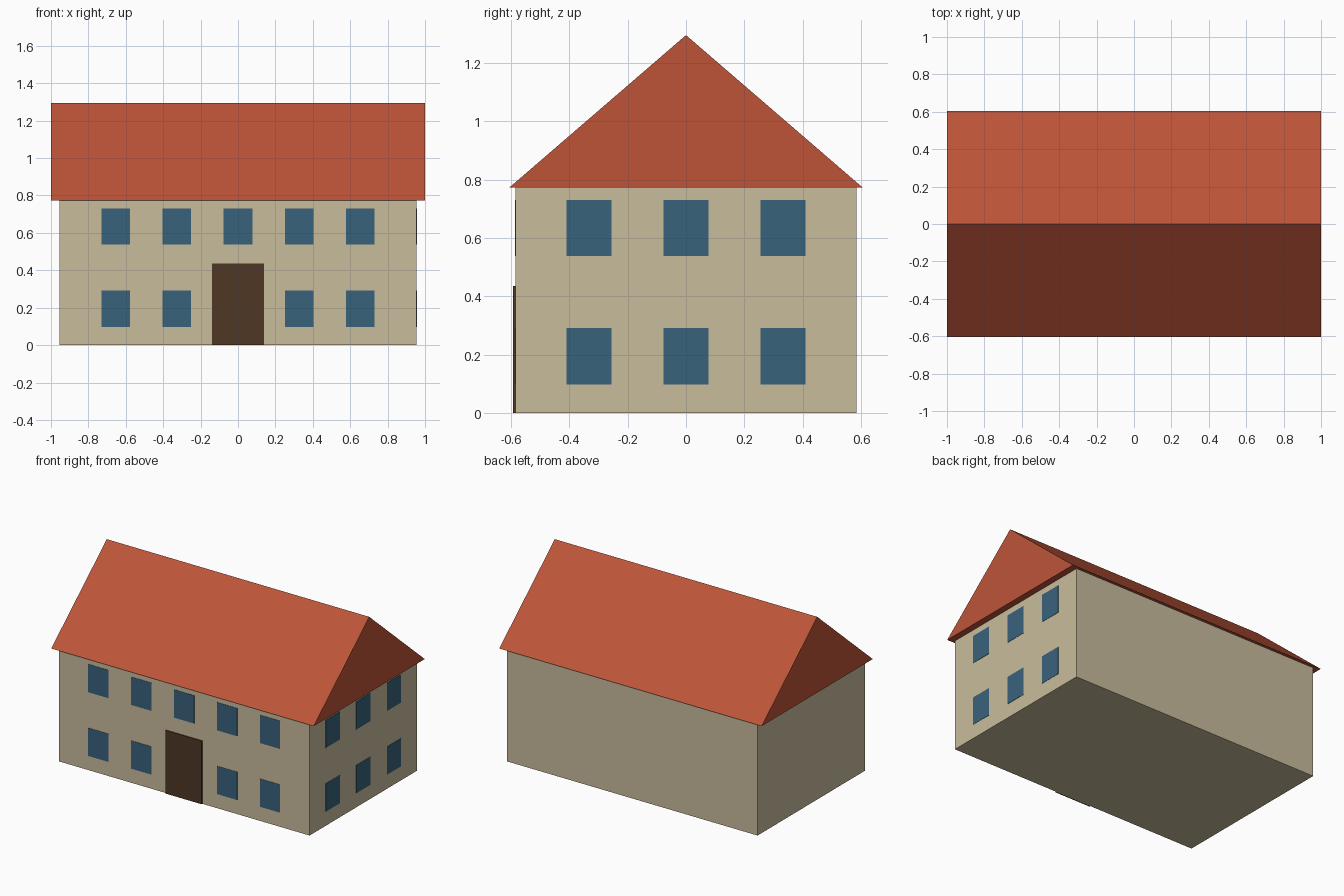
import bpy
import bmesh
from mathutils import Matrix, Vector

if "Cube" in bpy.data.objects:
    bpy.data.objects.remove(bpy.data.objects["Cube"], do_unlink=True)

HALF_X, HALF_Y, EAVES, RIDGE = 0.955, 0.585, 0.773, 1.295
ROOF_X, ROOF_Y = 1.0, 0.605


def material(name, *rgb):
    """Flat material from 0-255 display colour, stored as linear."""
    linear = [((c / 255 + 0.055) / 1.055) ** 2.4 for c in rgb] + [1.0]
    mat = bpy.data.materials.new(name)
    mat.use_nodes = True
    mat.diffuse_color = linear
    shader = mat.node_tree.nodes["Principled BSDF"]
    shader.inputs["Base Color"].default_value = linear
    shader.inputs["Roughness"].default_value = 0.9
    return mat


def add_box(bm, low, high):
    low, high = Vector(low), Vector(high)
    size = Matrix.Diagonal((*(high - low), 1))
    bmesh.ops.create_cube(bm, size=1, matrix=Matrix.Translation((low + high) / 2) @ size)


def finish(bm, name, mat):
    bmesh.ops.recalc_face_normals(bm, faces=bm.faces)
    mesh = bpy.data.meshes.new(name)
    bm.to_mesh(mesh)
    bm.free()
    mesh.materials.append(mat)
    obj = bpy.data.objects.new(name, mesh)
    bpy.context.collection.objects.link(obj)
    return obj


plaster = material("beige plaster", 200, 188, 156)
tile = material("red roof tile", 189, 84, 57)
glass = material("blue glass", 57, 98, 124)
wood = material("dark brown wood", 79, 55, 37)

# Main body
bm = bmesh.new()
add_box(bm, (-HALF_X, -HALF_Y, 0), (HALF_X, HALF_Y, EAVES))
finish(bm, "walls", plaster)

# Gable roof: triangular profile extruded along the ridge
bm = bmesh.new()
profile = [(-ROOF_Y, EAVES), (ROOF_Y, EAVES), (0, RIDGE)]
gable = bm.faces.new([bm.verts.new((-ROOF_X, y, z)) for y, z in profile])
result = bmesh.ops.extrude_face_region(bm, geom=[gable], use_keep_orig=True)
moved = [v for v in result["geom"] if isinstance(v, bmesh.types.BMVert)]
bmesh.ops.translate(bm, verts=moved, vec=(2 * ROOF_X, 0, 0))
finish(bm, "roof", tile)

# Door, slightly proud of the front wall
bm = bmesh.new()
add_box(bm, (-0.138, -HALF_Y - 0.008, 0), (0.138, -HALF_Y, 0.435))
finish(bm, "front_door", wood)

# Window panes as thin plates in two storeys
HALF_W, HEIGHT, THIN = 0.077, 0.193, 0.002
front, side = bmesh.new(), bmesh.new()
for sill in (0.098, 0.537):
    top = sill + HEIGHT
    for column in range(-2, 3):
        if column == 0 and sill < 0.4:
            continue  # the door stands here
        x = column * 0.327
        add_box(front, (x - HALF_W, -HALF_Y - THIN, sill), (x + HALF_W, -HALF_Y, top))
    for column in (-1, 0, 1):
        y = column * 0.333
        add_box(side, (HALF_X, y - HALF_W, sill), (HALF_X + THIN, y + HALF_W, top))
finish(front, "front_windows", glass)
finish(side, "side_windows", glass)
